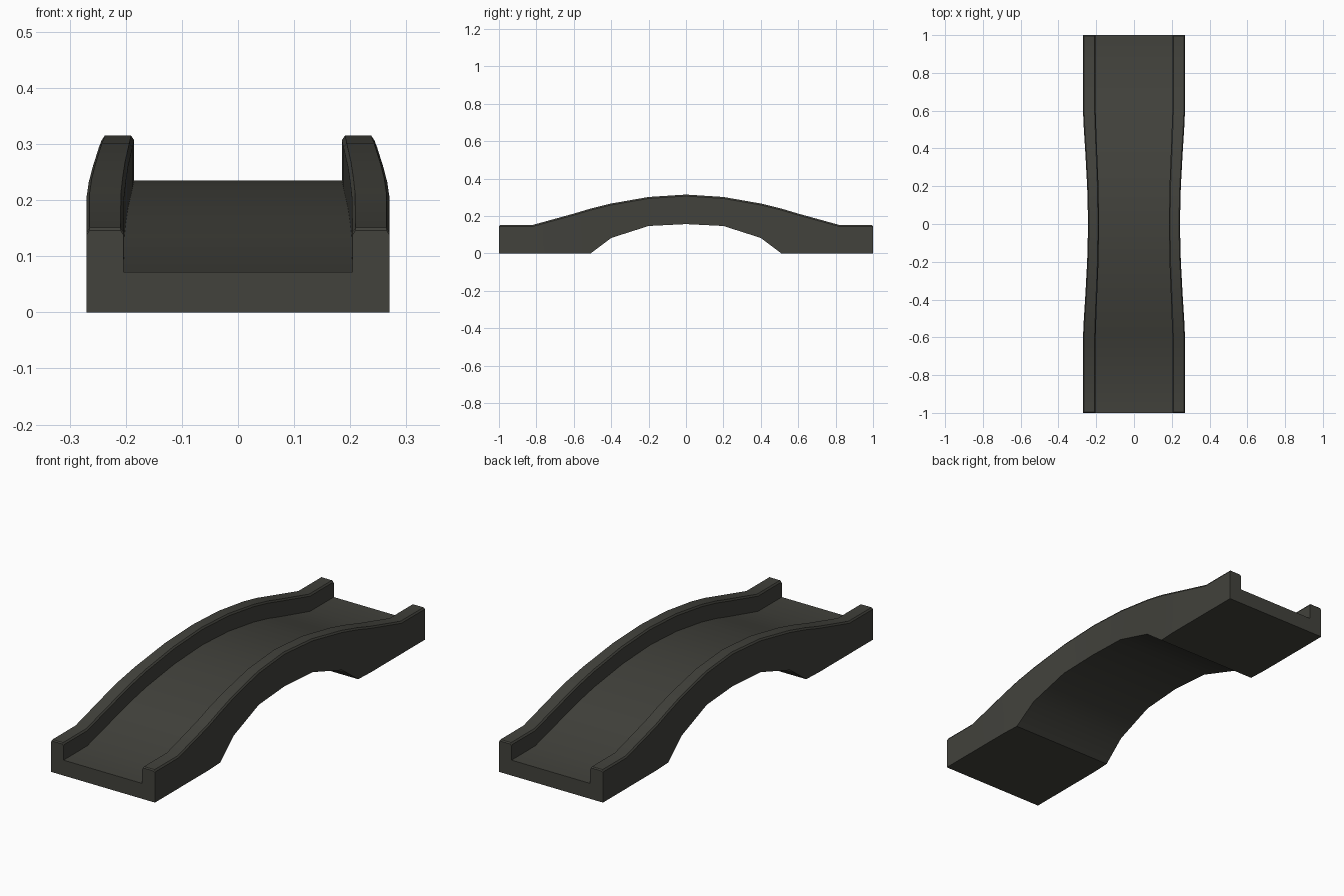
import bpy, bmesh

if "Cube" in bpy.data.objects:
    bpy.data.objects.remove(bpy.data.objects["Cube"])

# stone colour
stone = bpy.data.materials.new("dark stone")
stone.diffuse_color = (0.054, 0.054, 0.045, 1)
stone.use_nodes = True
stone.node_tree.nodes["Principled BSDF"].inputs["Base Color"].default_value = stone.diffuse_color

# half of the bridge: y, underside z, parapet top z, outer half width, inner half width
half = [
    (0.0, 0.157, 0.315, 0.243, 0.185),
    (0.2, 0.147, 0.302, 0.248, 0.188),
    (0.4, 0.083, 0.267, 0.259, 0.196),
    (0.51, 0.0, 0.240, 0.266, 0.200),
    (0.6, 0.0, 0.213, 0.270, 0.203),
    (0.825, 0.0, 0.151, 0.270, 0.204),
    (0.995, 0.0, 0.151, 0.270, 0.204),
    (1.0, 0.0, 0.146, 0.270, 0.204),
]
stations = [(-s[0],) + s[1:] for s in reversed(half[1:])] + half
C = 0.008  # chamfer on the parapet edges


def section(y, under, top, outer, inner):
    """U-shaped cross-section: underside, two parapets and the deck."""
    deck = max(top - 0.08, 0.072)
    right = [(outer, under), (outer, top - C), (outer - C * 0.7, top),
             (inner + C * 0.7, top), (inner, top - C), (inner, deck)]
    pts = right + [(-x, z) for x, z in reversed(right)]
    return [(x, y, z) for x, z in pts]


# loft the cross-sections into the bridge
bm = bmesh.new()
rings = [[bm.verts.new(p) for p in section(*s)] for s in stations]
n = len(rings[0])
for a, b in zip(rings, rings[1:]):
    for i in range(n):
        j = (i + 1) % n
        bm.faces.new((a[i], a[j], b[j], b[i]))
for r in (rings[0], rings[-1]):
    bm.faces.new((r[0], r[1], r[2], r[3], r[4], r[5]) + tuple(r[6:]))
bmesh.ops.recalc_face_normals(bm, faces=bm.faces)
caps = [f for f in bm.faces if len(f.verts) > 4]
bmesh.ops.triangulate(bm, faces=caps)
mesh = bpy.data.meshes.new("arched_bridge")
bm.to_mesh(mesh)
bm.free()
mesh.materials.append(stone)

bridge = bpy.data.objects.new("arched_bridge", mesh)
bpy.context.collection.objects.link(bridge)
bpy.context.view_layer.objects.active = bridge
bridge.select_set(True)
bpy.ops.object.shade_smooth_by_angle(angle=0.52)
